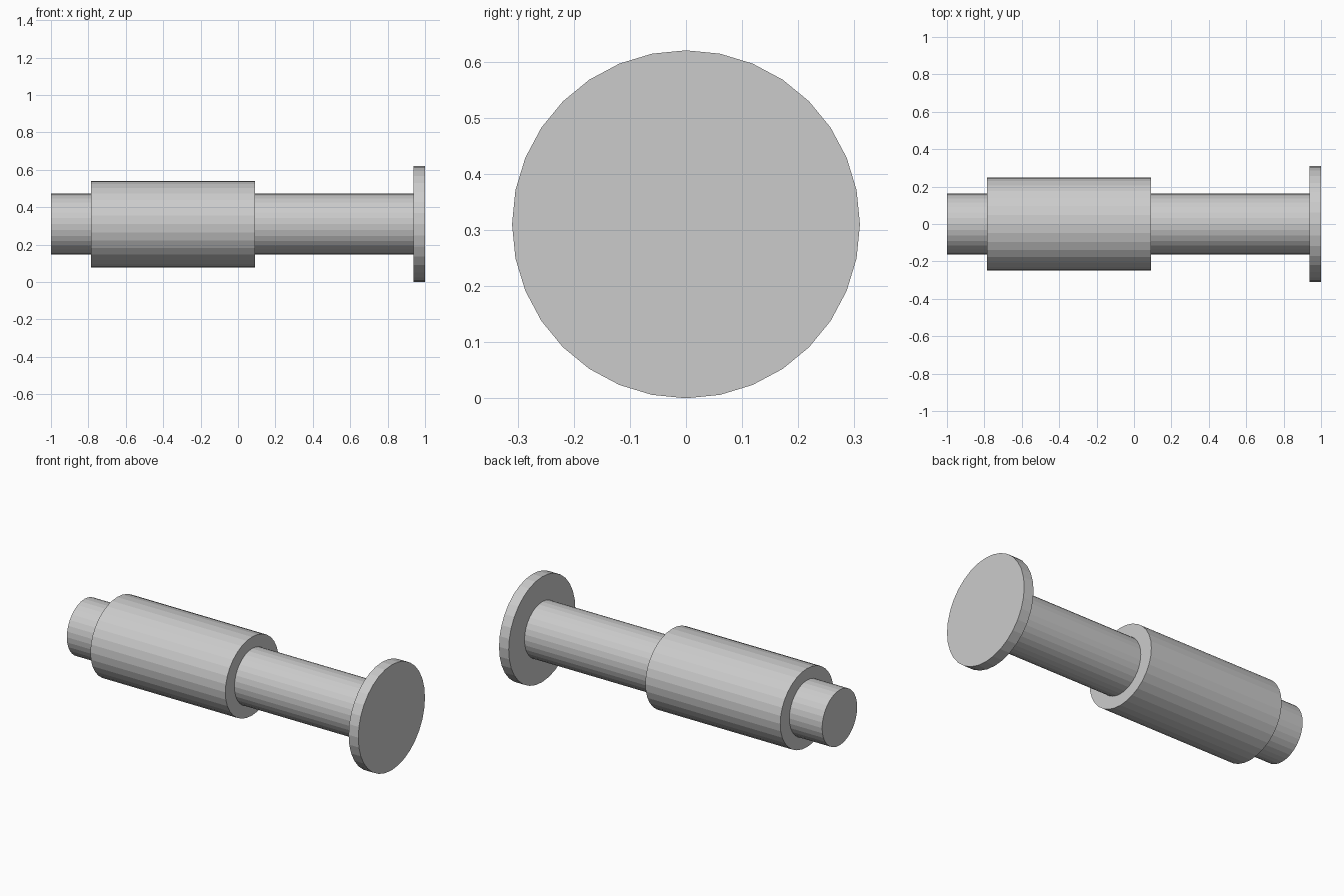
import bpy
from math import pi

cube = bpy.data.objects.get("Cube")
if cube:
    bpy.data.objects.remove(cube, do_unlink=True)

AXIS_Z = 0.31

grey = bpy.data.materials.new("plain grey")
grey.use_nodes = True
colour = (0.6, 0.6, 0.6, 1)
grey.diffuse_color = colour
grey.node_tree.nodes["Principled BSDF"].inputs["Base Color"].default_value = colour


def disc(name, x0, x1, half_y, half_z):
    """Flat-faced solid cylinder lying along x."""
    bpy.ops.mesh.primitive_cylinder_add(
        vertices=32, radius=1, depth=1,
        location=((x0 + x1) / 2, 0, AXIS_Z), rotation=(0, pi / 2, 0))
    ob = bpy.context.object
    ob.name = name
    ob.scale = (half_z, half_y, x1 - x0)
    bpy.ops.object.transform_apply(location=False, rotation=True, scale=True)
    ob.data.materials.append(grey)
    return ob


# Long inner rod
disc("rod", -1, 0.937, 0.163, 0.163)
# Thick sleeve, slightly wider than tall
disc("sleeve", -0.787, 0.091, 0.248, 0.231)
# End flange
disc("flange", 0.937, 1, 0.31, 0.31)
